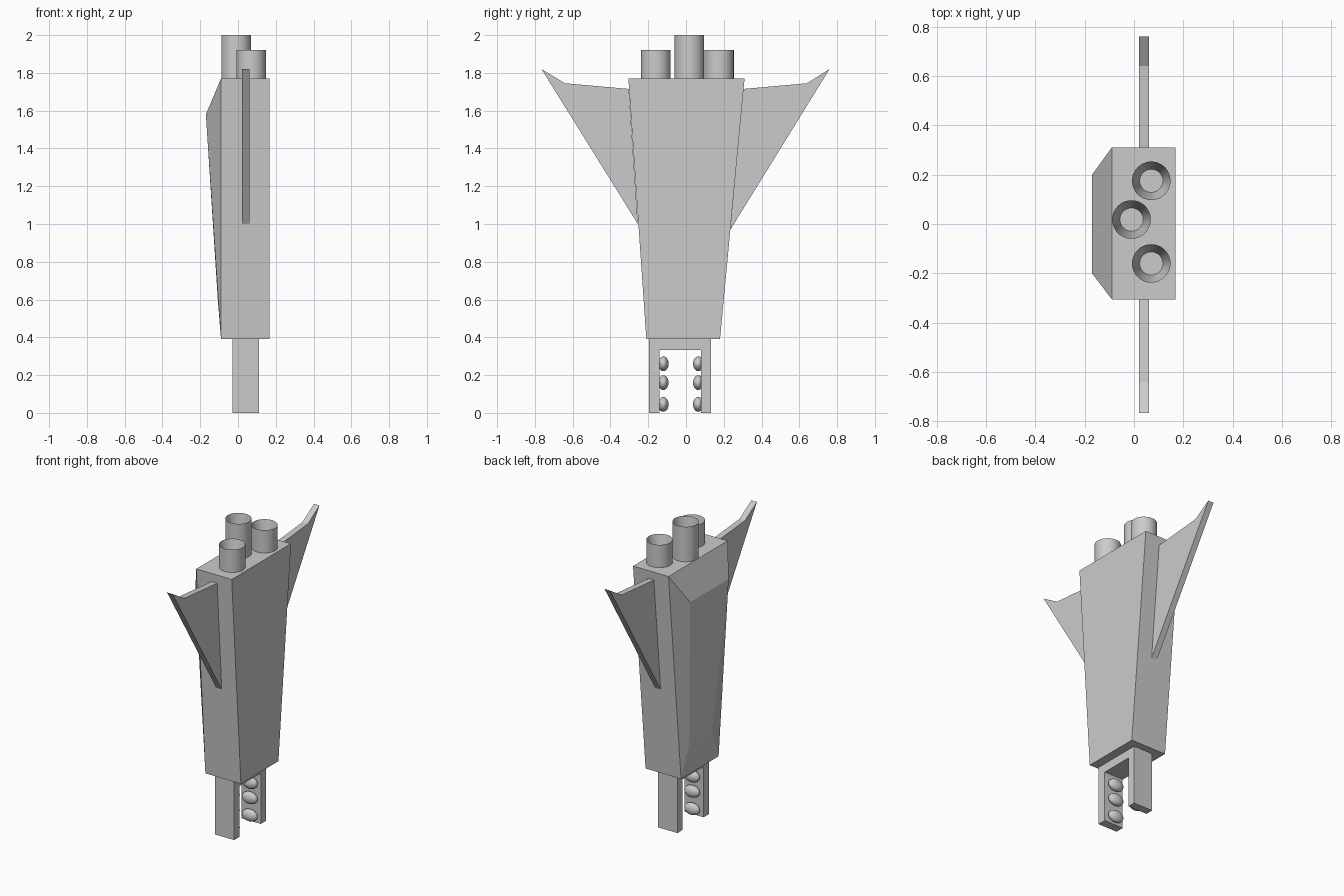
import bpy, bmesh, math

if "Cube" in bpy.data.objects:
    bpy.data.objects.remove(bpy.data.objects["Cube"])


def make_object(name, verts, faces):
    mesh = bpy.data.meshes.new(name)
    bm = bmesh.new()
    vs = [bm.verts.new(v) for v in verts]
    for f in faces:
        bm.faces.new([vs[i] for i in f])
    bmesh.ops.recalc_face_normals(bm, faces=bm.faces)
    bm.to_mesh(mesh)
    bm.free()
    obj = bpy.data.objects.new(name, mesh)
    bpy.context.collection.objects.link(obj)
    return obj


def extrude_x(name, profile, x0, x1):
    """Solid plate from a (y, z) outline."""
    n = len(profile)
    verts = [(x, y, z) for x in (x0, x1) for y, z in profile]
    faces = [list(range(n)), list(range(n, 2 * n))]
    faces += [(i, (i + 1) % n, n + (i + 1) % n, n + i) for i in range(n)]
    return make_object(name, verts, faces)


def smooth(obj):
    bpy.ops.object.select_all(action='DESELECT')
    obj.select_set(True)
    bpy.context.view_layer.objects.active = obj
    bpy.ops.object.shade_smooth_by_angle(angle=math.radians(40))


# Tapered body with a raised, bevelled panel on its -x side
outer = [(-0.305, 1.77), (0.31, 1.77), (0.18, 0.39), (-0.21, 0.39)]
panel = [(-0.17, -0.2, 1.58), (-0.17, 0.2, 1.58), (-0.107, 0.12, 0.6), (-0.107, -0.12, 0.6)]
verts = [(0.168, y, z) for y, z in outer] + [(-0.09, y, z) for y, z in outer] + panel
faces = [(0, 1, 2, 3), (8, 9, 10, 11)]
for base in (0, 4):
    faces += [(base + i, base + (i + 1) % 4, base + 4 + (i + 1) % 4, base + 4 + i) for i in range(4)]
make_object("body", verts, faces)

# Swept side fins
extrude_x("fin_right", [(0.235, 0.97), (0.76, 1.82), (0.64, 1.745), (0.304, 1.715)], 0.02, 0.06)
extrude_x("fin_left", [(-0.255, 1.0), (-0.765, 1.82), (-0.64, 1.745), (-0.302, 1.715)], 0.02, 0.06)

# Exhaust tubes with funnel-shaped bores
SEG = 48
for i, (cx, cy, top) in enumerate([(0.07, 0.175, 1.92), (-0.01, 0.018, 2.0), (0.07, -0.16, 1.92)]):
    rings = [(0.078, 1.77), (0.078, top), (0.047, 1.785)]
    verts = [(cx + r * math.cos(2 * math.pi * k / SEG), cy + r * math.sin(2 * math.pi * k / SEG), z)
             for r, z in rings for k in range(SEG)]
    faces = [list(range(SEG)), list(range(2 * SEG, 3 * SEG))]
    for j in range(2):
        a, b = j * SEG, (j + 1) * SEG
        faces += [(a + k, a + (k + 1) % SEG, b + (k + 1) % SEG, b + k) for k in range(SEG)]
    smooth(make_object(f"tube_{i + 1}", verts, faces))

# U-shaped clip underneath
extrude_x("clip", [(-0.197, 0), (-0.14, 0), (-0.14, 0.333), (0.08, 0.333),
                   (0.08, 0), (0.132, 0), (0.132, 0.39), (-0.197, 0.39)], -0.03, 0.11)

# Grip bumps inside the clip legs
for side, y in (("left", -0.12), ("right", 0.065)):
    for i, z in enumerate((0.045, 0.16, 0.26)):
        bpy.ops.mesh.primitive_uv_sphere_add(segments=24, ring_count=12, radius=1, location=(0.04, y, z))
        bump = bpy.context.object
        bump.name = f"bump_{side}_{i + 1}"
        bump.scale = (0.054, 0.028, 0.039)
        smooth(bump)
